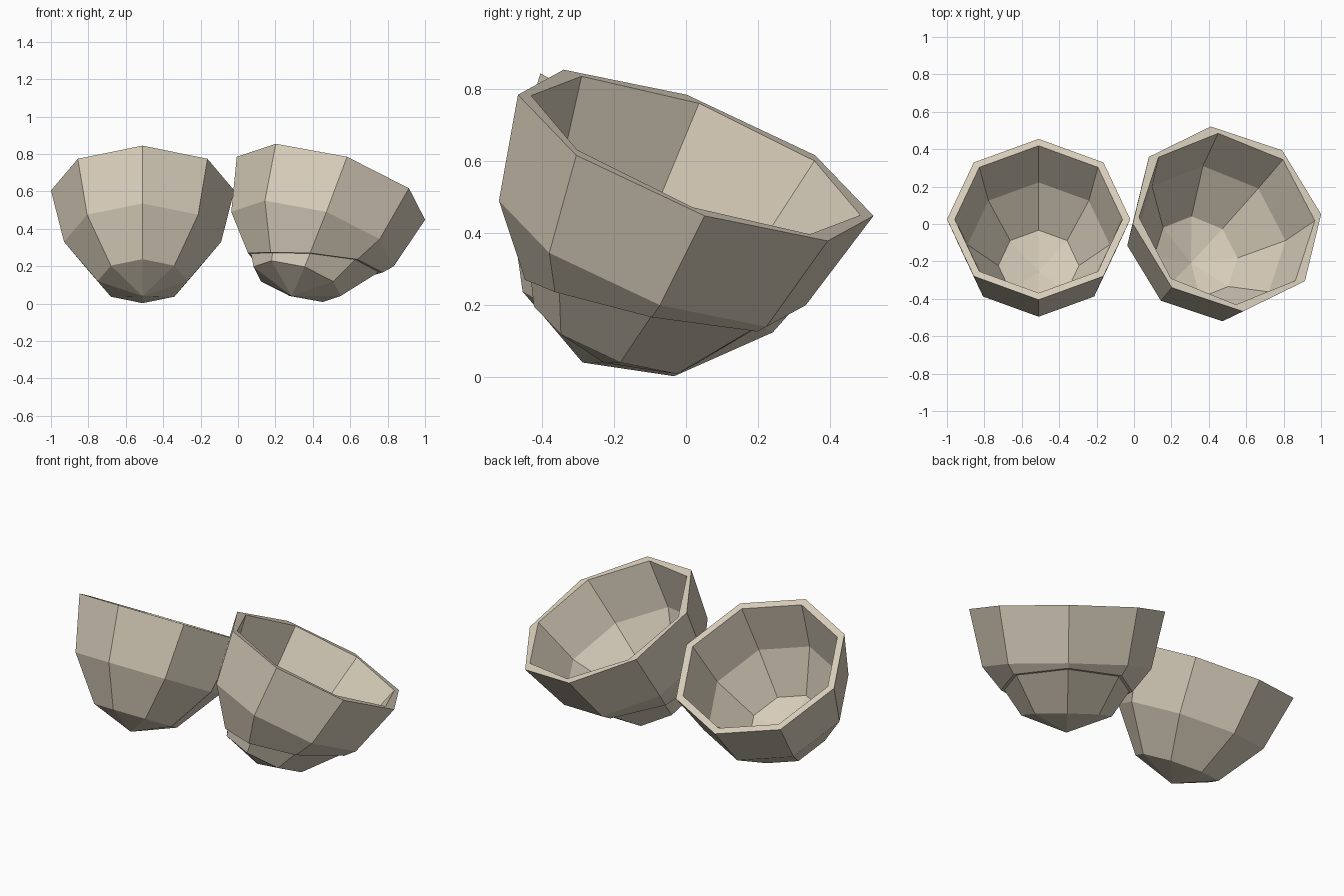
import bpy, bmesh
from math import cos, sin, pi, radians
from mathutils import Vector

if "Cube" in bpy.data.objects:
    bpy.data.objects.remove(bpy.data.objects["Cube"], do_unlink=True)

SIDES = 8
shell = bpy.data.materials.new("pale_shell")
shell.use_nodes = True
colour = (0.68, 0.61, 0.49, 1)
shell.diffuse_color = colour
shell.node_tree.nodes["Principled BSDF"].inputs["Base Color"].default_value = colour


def bowl(name, centre, axis, front, side, outer, inner, twist=0, crack=False):
    """Tilted faceted shell half; profiles list (depth, scale) from rim to tip."""
    centre, front, side = Vector(centre), Vector(front), Vector(side)
    axis = Vector(axis).normalized()

    def ring(depth, scale, turn=0):
        base = centre - axis * depth
        angles = [2 * pi * i / SIDES - turn for i in range(SIDES)]
        return [base + (front * cos(a) + side * sin(a)) * scale for a in angles]

    outside = [ring(d, s) for d, s in outer[:-1]]
    inside = [ring(d, s, twist) for d, s in inner[:-1]]

    # Shallow crack line running obliquely around the lower wall
    if crack:
        upper, lower = outside[1], outside[2]
        lip = [upper[i].lerp(lower[i], 0.48 + 0.38 * cos(2 * pi * i / SIDES))
               for i in range(SIDES)]
        middle = sum(lip, Vector()) / SIDES
        step = [p.lerp(middle, 0.05) for p in lip]
        outside[2:2] = [lip, step]

    bm = bmesh.new()
    rings = [[bm.verts.new(p) for p in r] for r in inside[::-1] + outside]
    for r, s in zip(rings, rings[1:]):
        for i in range(SIDES):
            j = (i + 1) % SIDES
            bm.faces.new((r[i], r[j], s[j], s[i]))
    # Fans closing the inner and outer bottoms
    for r, depth in ((rings[0], inner[-1][0]), (rings[-1], outer[-1][0])):
        tip = bm.verts.new(centre - axis * depth)
        for i in range(SIDES):
            bm.faces.new((r[i], r[(i + 1) % SIDES], tip))
    bmesh.ops.recalc_face_normals(bm, faces=bm.faces)
    mesh = bpy.data.meshes.new(name)
    bm.to_mesh(mesh)
    bm.free()
    mesh.materials.append(shell)
    obj = bpy.data.objects.new(name, mesh)
    bpy.context.collection.objects.link(obj)


# Half tilted straight back
bowl("right_shell_half", (-0.51, 0.025, 0.605), (0, 0.485, 0.875),
     (0, -0.43, 0.24), (0.49, 0, 0),
     [(0, 1), (0.314, 0.857), (0.554, 0.49), (0.645, 0)],
     [(0, 0.915), (0.28, 0.775), (0.51, 0.44), (0.58, 0)])

# Wider half tilted back and to the side, with a cracked base
bowl("left_shell_half", (0.497, 0.027, 0.617), (0.315, 0.385, 0.867),
     (-0.295, -0.367, 0.238), (0.417, -0.332, 0),
     [(0, 1), (0.313, 0.863), (0.574, 0.463), (0.665, 0)],
     [(0, 0.925), (0.28, 0.79), (0.53, 0.44), (0.61, 0)],
     twist=radians(4), crack=True)
